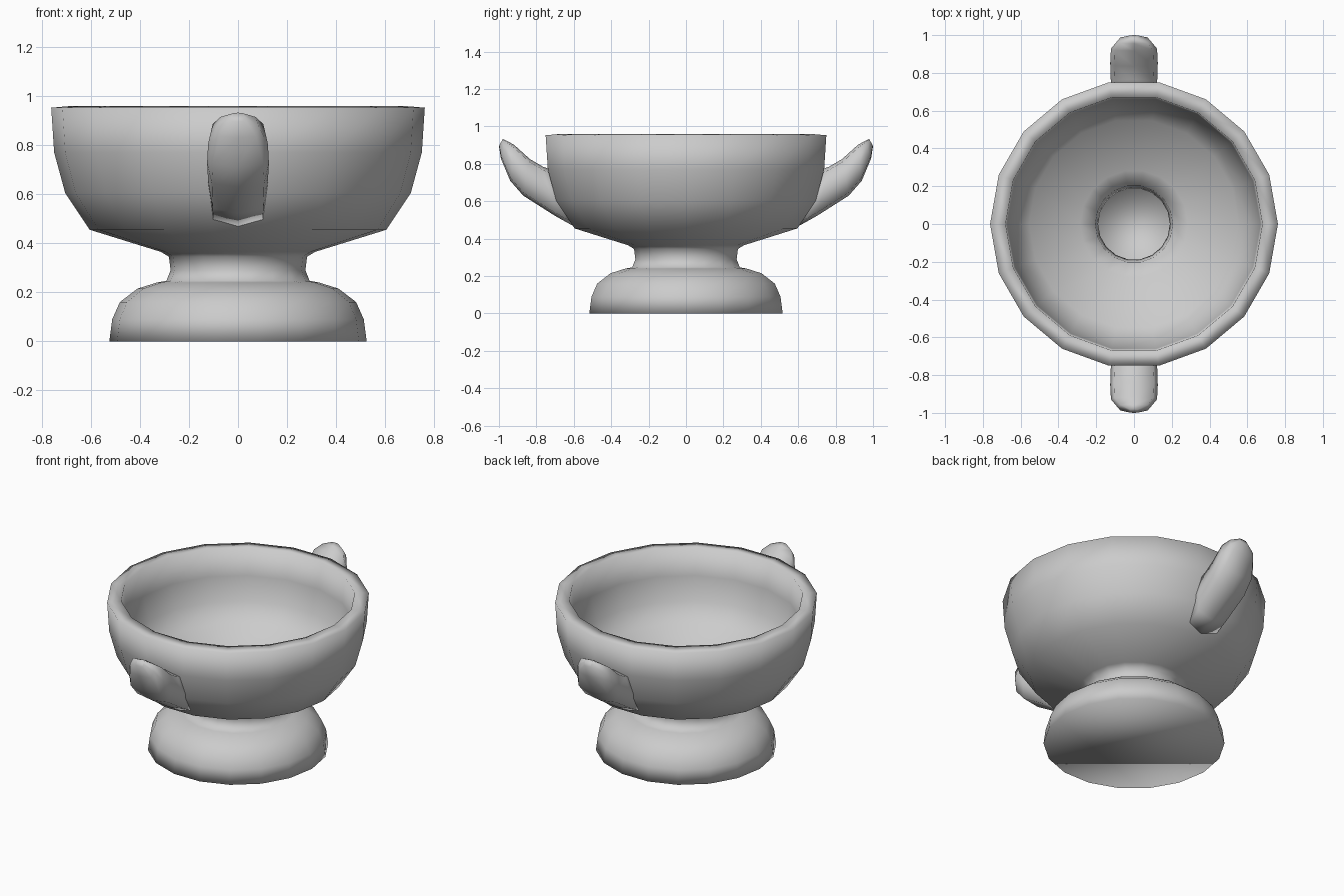
import bpy, bmesh, math

cube = bpy.data.objects.get("Cube")
if cube:
    bpy.data.objects.remove(cube)

SIDES = 18

grey = bpy.data.materials.new("plain_grey")
grey.use_nodes = True
colour = (0.6, 0.6, 0.6, 1)
grey.diffuse_color = colour
grey.node_tree.nodes["Principled BSDF"].inputs["Base Color"].default_value = colour


def finish(bm, name):
    bmesh.ops.recalc_face_normals(bm, faces=bm.faces[:])
    mesh = bpy.data.meshes.new(name)
    for f in bm.faces:
        f.smooth = True
    bm.to_mesh(mesh)
    bm.free()
    mesh.materials.append(grey)
    obj = bpy.data.objects.new(name, mesh)
    bpy.context.collection.objects.link(obj)
    return obj


def loft(bm, rings):
    """Join equal rings of points with quads and cap both ends."""
    loops = [[bm.verts.new(p) for p in ring] for ring in rings]
    n = len(loops[0])
    for a, b in zip(loops, loops[1:]):
        for i in range(n):
            j = (i + 1) % n
            bm.faces.new((a[i], a[j], b[j], b[i]))
    bm.faces.new(loops[0])
    bm.faces.new(loops[-1])


def circle(r, z):
    return [(r * math.cos(math.tau * i / SIDES), r * math.sin(math.tau * i / SIDES), z)
            for i in range(SIDES)]


# Footed bowl: up the outside, over the rim, down the inside to the hollow foot
outside = [(.525, 0), (.513, .09), (.482, .16), (.41, .215), (.33, .24), (.292, .247),
           (.275, .29), (.282, .345), (.315, .365), (.605, .455), (.705, .605),
           (.75, .77), (.762, .953)]
inside = [(.68, .96), (.67, .785), (.63, .64), (.555, .53), (.285, .445),
          (.205, .40), (.19, .29), (.26, .17), (.40, .12), (.43, .08)]
bm = bmesh.new()
loft(bm, [circle(r, z) for r, z in outside + inside])
finish(bm, "footed_bowl")

# Lug handles: half width, then underside (y, z) and upper side (y, z) of each section
sections = [(.118, (.58, .455), (.72, .77)),
            (.122, (.70, .522), (.765, .785)),
            (.126, (.87, .63), (.835, .826)),
            (.122, (.94, .71), (.917, .90)),
            (.085, (.99, .83), (.955, .922)),
            (.025, (1.0, .895), (.98, .933))]


def handle_ring(w, low, high, side):
    ring = []
    for i in range(8):
        a = math.tau * i / 8
        k = 1.2 if i % 2 else 1      # push the corners out to a rounded box
        x, t = w * k * math.cos(a), .5 + .5 * k * math.sin(a)
        y = low[0] + (high[0] - low[0]) * t
        z = low[1] + (high[1] - low[1]) * t
        ring.append((x, side * y, z))
    return ring


for name, side in (("front_handle", -1), ("back_handle", 1)):
    bm = bmesh.new()
    loft(bm, [handle_ring(w, low, high, side) for w, low, high in sections])
    finish(bm, name)
